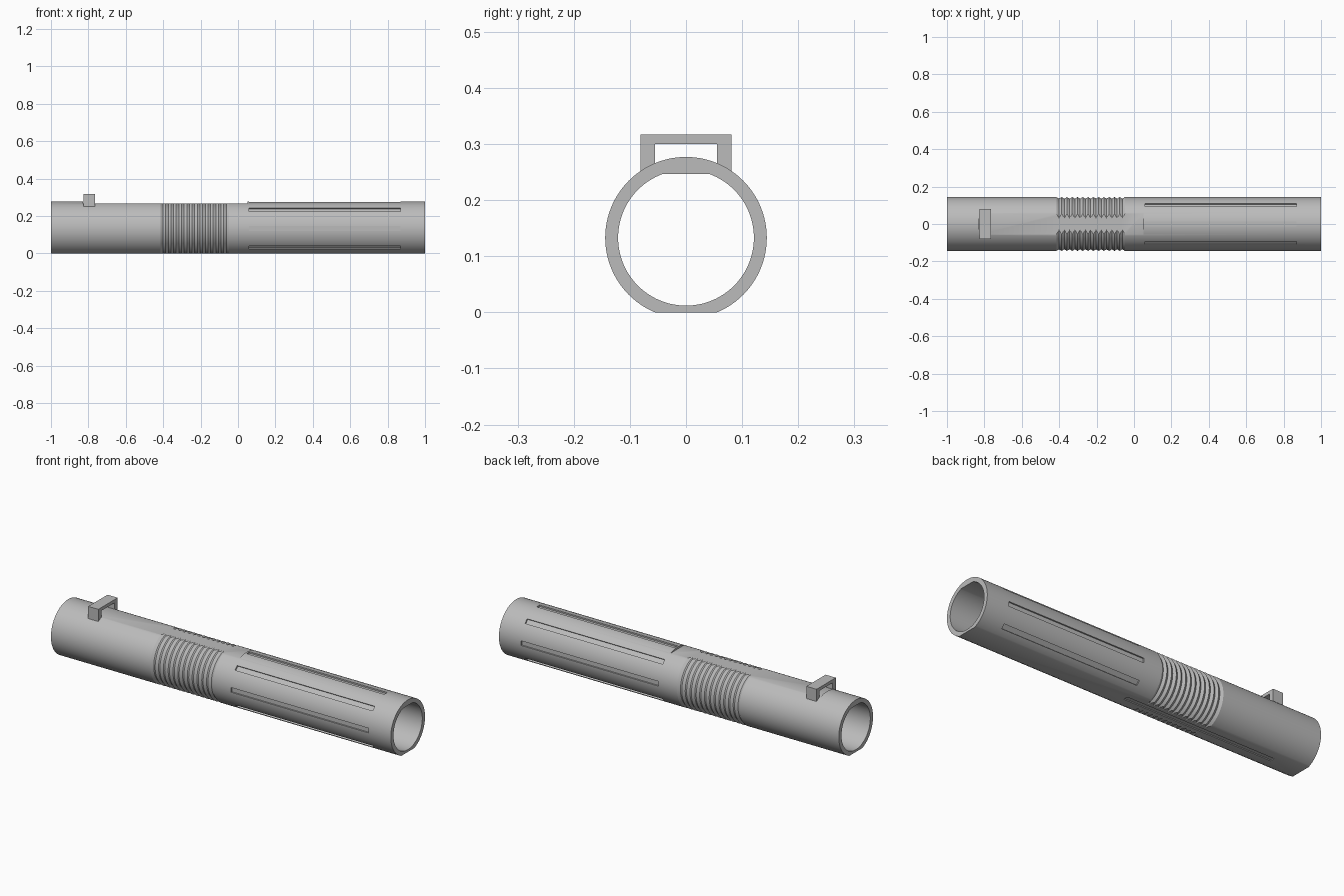
import bpy, bmesh, math
from mathutils import Matrix, Vector

cube = bpy.data.objects.get("Cube")
if cube:
    bpy.data.objects.remove(cube, do_unlink=True)

R, BORE, AXIS = 0.144, 0.121, 0.133      # outer radius, bore radius, axis height
FLAT = 0.133                             # distance of flats from the axis
GRIP = (-0.415, -0.048)                  # threaded section
SEGMENTS = 96

metal = bpy.data.materials.new("grey metal")
metal.use_nodes = True
grey = (0.5, 0.5, 0.5, 1)
metal.diffuse_color = grey
metal.node_tree.nodes["Principled BSDF"].inputs["Base Color"].default_value = grey


def make_object(name, bm):
    bmesh.ops.recalc_face_normals(bm, faces=bm.faces)
    mesh = bpy.data.meshes.new(name)
    bm.to_mesh(mesh)
    bm.free()
    obj = bpy.data.objects.new(name, mesh)
    bpy.context.collection.objects.link(obj)
    mesh.materials.append(metal)
    return obj


def revolve(name, profile):
    """Closed solid of revolution about x from (x, radius) points."""
    bm = bmesh.new()
    rings = []
    for x, r in profile:
        angles = [2 * math.pi * i / SEGMENTS for i in range(SEGMENTS)]
        rings.append([bm.verts.new((x, r * math.cos(a), AXIS + r * math.sin(a))) for a in angles])
    for a, b in zip(rings, rings[1:]):
        for i in range(SEGMENTS):
            j = (i + 1) % SEGMENTS
            bm.faces.new((a[i], a[j], b[j], b[i]))
    bm.faces.new(rings[0])
    bm.faces.new(rings[-1])
    return make_object(name, bm)


def box(name, low, high, roll=0):
    """Box between two corners, optionally rolled about the tube axis."""
    low, high = Vector(low), Vector(high)
    bm = bmesh.new()
    bmesh.ops.create_cube(bm, size=1)
    bmesh.ops.scale(bm, vec=high - low, verts=bm.verts)
    bmesh.ops.translate(bm, vec=(low + high) / 2, verts=bm.verts)
    bmesh.ops.rotate(bm, cent=(0, 0, AXIS), matrix=Matrix.Rotation(roll, 3, 'X'), verts=bm.verts)
    return make_object(name, bm)


def cut(target, cutter):
    mod = target.modifiers.new("cut", 'BOOLEAN')
    mod.operation = 'DIFFERENCE'
    mod.solver = 'EXACT'
    mod.object = cutter
    bpy.context.view_layer.update()
    evaluated = target.evaluated_get(bpy.context.evaluated_depsgraph_get())
    result = bpy.data.meshes.new_from_object(evaluated)
    target.modifiers.clear()
    target.data = result
    bpy.data.objects.remove(cutter, do_unlink=True)


# Tube body with V-shaped grip ridges
ridges = 13
pitch = (GRIP[1] - GRIP[0]) / ridges
profile = [(-1, R), (GRIP[0], R)]
for i in range(ridges):
    start = GRIP[0] + i * pitch
    profile += [(start + pitch / 2, R - 0.0085), (start + pitch, R)]
profile.append((1, R))
tube = revolve("tube_body", profile)

# Bore with a flat roof
bore = revolve("bore_cutter", [(-1.1, BORE), (1.1, BORE)])
cut(bore, box("roof_cutter", (-1.2, -0.2, 0.247), (1.2, 0.2, 0.4)))
cut(tube, bore)

# Full-length flat underneath, partial flat on top
cut(tube, box("base_cutter", (-1.1, -0.2, -0.2), (1.1, 0.2, AXIS - FLAT)))
cut(tube, box("top_cutter", (-0.83, -0.2, AXIS + FLAT), (0.05, 0.2, 0.4)))

# Shallow slots around the front half
for step in range(-3, 4):
    cut(tube, box("slot_cutter", (0.06, -0.0125, AXIS + R - 0.008), (0.87, 0.0125, 0.4),
                  math.radians(45 * step)))

# Shallow slot along the bottom flat of the rear half
cut(tube, box("bottom_cutter", (-0.83, -0.0125, -0.1), (0.05, 0.0125, 0.005)))

# Belt loop bracket
loop = box("belt_loop", (-0.825, -0.081, 0.25), (-0.765, 0.081, 0.317))
cut(loop, box("loop_opening_cutter", (-0.9, -0.055, 0.2), (-0.7, 0.055, 0.3)))
# Trim the legs to sit on the tube
cut(loop, revolve("loop_seat_cutter", [(-0.9, R - 0.003), (-0.7, R - 0.003)]))

# Smooth round surfaces, keep edges sharp
bpy.ops.object.select_all(action='DESELECT')
tube.select_set(True)
bpy.context.view_layer.objects.active = tube
bpy.ops.object.shade_smooth_by_angle(angle=math.radians(25))
